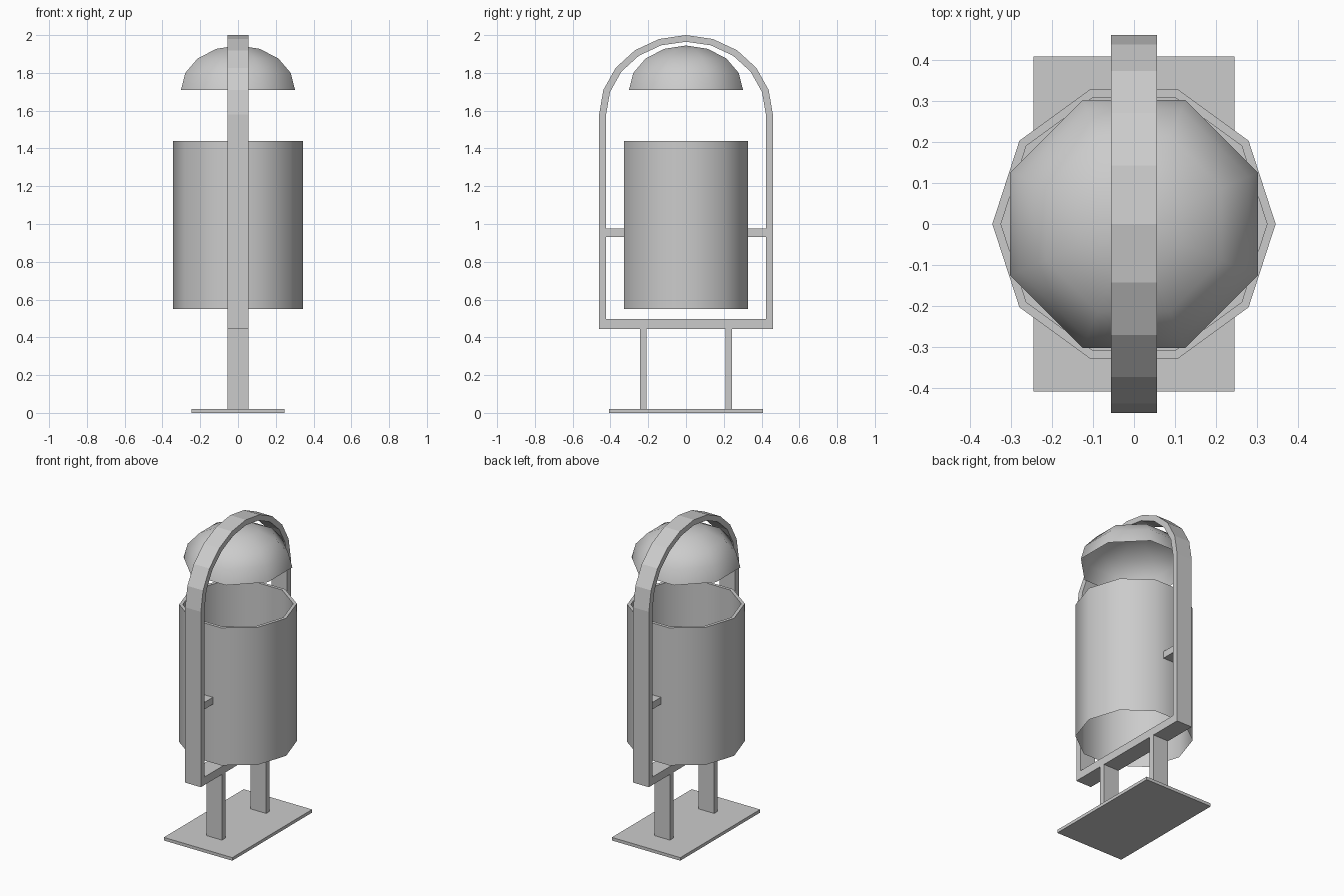
import bpy
from math import sin, cos, pi, radians

if "Cube" in bpy.data.objects:
    bpy.data.objects.remove(bpy.data.objects["Cube"])


def make(name, verts, faces, smooth=False):
    me = bpy.data.meshes.new(name)
    me.from_pydata(verts, [], faces)
    me.update()
    ob = bpy.data.objects.new(name, me)
    bpy.context.collection.objects.link(ob)
    if smooth:
        bpy.ops.object.select_all(action='DESELECT')
        ob.select_set(True)
        bpy.context.view_layer.objects.active = ob
        bpy.ops.object.shade_smooth_by_angle(angle=radians(50))
    return ob


def box(name, x0, x1, y0, y1, z0, z1):
    v = [(x, y, z) for z in (z0, z1) for x, y in ((x0, y0), (x1, y0), (x1, y1), (x0, y1))]
    f = [(3, 2, 1, 0), (4, 5, 6, 7)]
    f += [(i, (i + 1) % 4, (i + 1) % 4 + 4, i + 4) for i in range(4)]
    return make(name, v, f)


def lathe(name, profile, n, turn=0.0, cap=False):
    """Spin (radius, z) rings into a shell; radius 0 ends in a point, cap closes the last ring."""
    verts, faces, prev = [], [], None
    for r, z in profile:
        start = len(verts)
        count = 1 if r == 0 else n
        for i in range(count):
            a = turn + 2 * pi * i / n
            verts.append((r * cos(a), r * sin(a), z))
        if prev is not None:
            for i in range(n):
                j = (i + 1) % n
                if count == 1:
                    faces.append((prev + i, prev + j, start))
                else:
                    faces.append((prev + i, prev + j, start + j, start + i))
        prev = start
    if cap:
        faces.append(tuple(range(prev, prev + n)))
    return make(name, verts, faces, smooth=True)


# Ground plate
box("base_plate", -0.245, 0.245, -0.408, 0.408, 0, 0.02)

# Legs and the brackets that hold the bin
for side, s in (("front", -1), ("back", 1)):
    y0, y1 = sorted((s * 0.208, s * 0.244))
    box(side + "_leg", -0.056, 0.056, y0, y1, 0.02, 0.445)
    y0, y1 = sorted((s * 0.325, s * 0.425))
    box(side + "_bracket", -0.05, 0.05, y0, y1, 0.93, 0.975)


# Arched frame: closed loop, outer and inner outlines joined
def outline(half, bottom, spring, rise):
    arch = [(half * cos(pi * i / 10), spring + rise * sin(pi * i / 10)) for i in range(11)]
    return [(half, bottom)] + arch + [(-half, bottom)]


outer = outline(0.46, 0.445, 1.58, 0.42)
inner = outline(0.423, 0.497, 1.58, 0.385)
n = len(outer)
verts = [(x, y, z) for x, loop in ((0.056, outer), (0.056, inner), (-0.056, inner), (-0.056, outer))
         for y, z in loop]
faces = []
for k in range(4):
    a, b = k * n, ((k + 1) % 4) * n
    for i in range(n):
        j = (i + 1) % n
        faces.append((a + i, a + j, b + j, b + i))
make("arched_frame", verts, faces)

# Ten-sided bin: outer wall, rim, inner wall and floor
lathe("bin", [(0.345, 0.55), (0.345, 1.44), (0.324, 1.44), (0.324, 1.0)], 10, cap=True)

# Eight-sided domed rain cover
R = 0.302 / cos(pi / 8)
dome = [(R * cos(pi * i / 8), 1.71 + 0.235 * sin(pi * i / 8)) for i in range(4)] + [(0, 1.945)]
lathe("rain_cover", dome, 8, turn=pi / 8)
